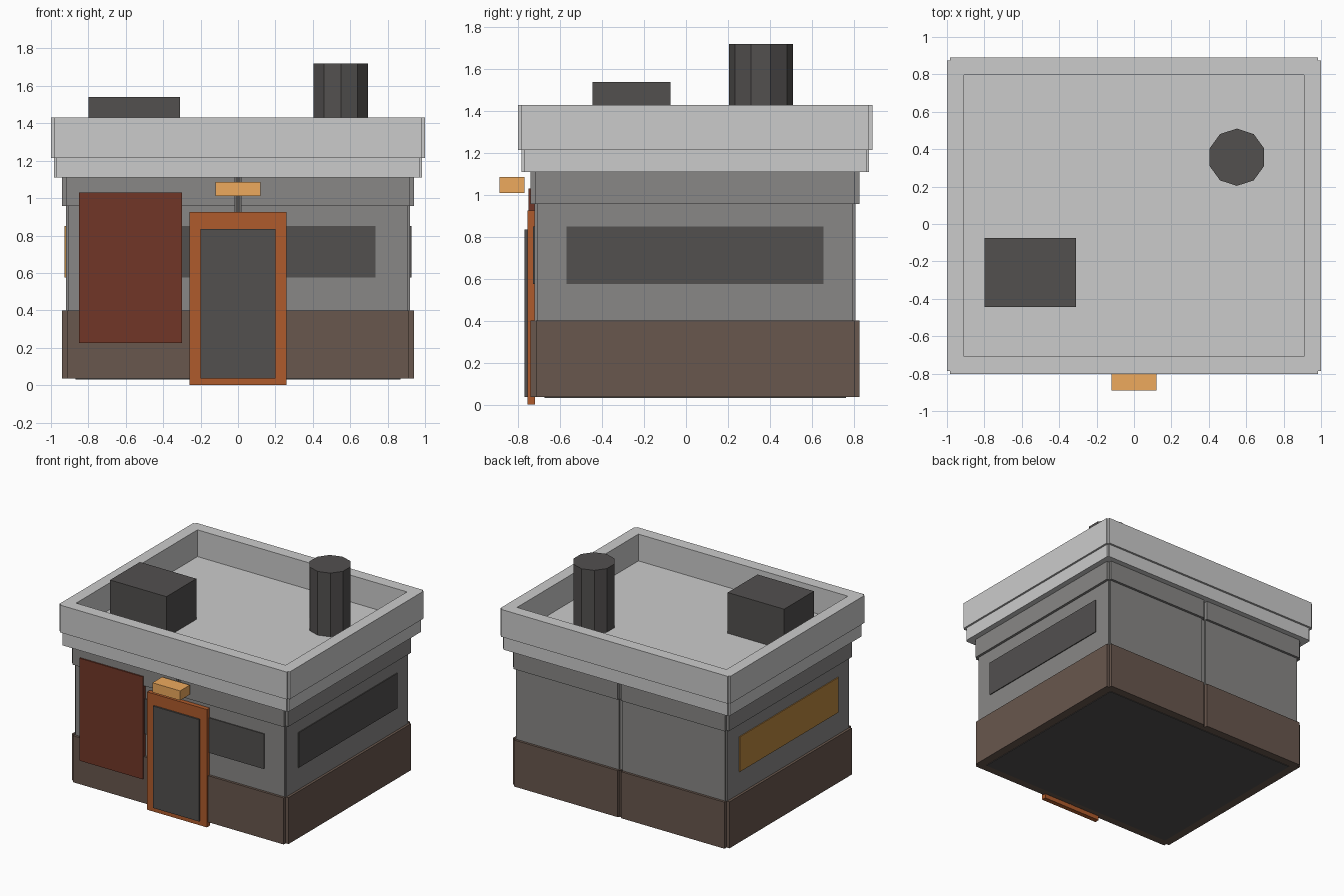
import bpy, bmesh

if "Cube" in bpy.data.objects:
    bpy.data.objects.remove(bpy.data.objects["Cube"])

CY = 0.044                      # centre of the building in y
CORE_X, CORE_Y = 0.905, 0.755   # half sizes of the recessed core seen in the seams


def material(name, r, g, b):
    m = bpy.data.materials.new(name)
    m.diffuse_color = (r, g, b, 1)
    m.use_nodes = True
    m.node_tree.nodes["Principled BSDF"].inputs["Base Color"].default_value = m.diffuse_color
    return m


WALL = material("wall_grey", 0.25, 0.245, 0.24)
TRIM = material("trim_grey", 0.52, 0.52, 0.52)
BROWN = material("plinth_brown", 0.14, 0.095, 0.075)
DARK = material("dark_grey", 0.085, 0.08, 0.078)
ORANGE = material("orange", 0.43, 0.105, 0.025)
RED = material("dark_red", 0.165, 0.037, 0.02)
AMBER = material("amber", 0.85, 0.40, 0.11)
GLOW = material("amber_glass", 0.50, 0.24, 0.05)


def finish(name, bm, mat):
    bmesh.ops.recalc_face_normals(bm, faces=bm.faces)
    me = bpy.data.meshes.new(name)
    bm.to_mesh(me)
    bm.free()
    if mat:
        me.materials.append(mat)
    ob = bpy.data.objects.new(name, me)
    bpy.context.collection.objects.link(ob)
    return ob


def box(name, x, y, z, mat):
    bm = bmesh.new()
    bmesh.ops.create_cube(bm, size=1)
    for v in bm.verts:
        v.co = [r[0] + (c + 0.5) * (r[1] - r[0]) for c, r in zip(v.co, (x, y, z))]
    return finish(name, bm, mat)


def outline(hx, hy, notch, groove):
    """Rectangle with notched corners and optional front/back centre grooves."""
    pts = []
    for i, (sx, sy) in enumerate([(-1, -1), (1, -1), (1, 1), (-1, 1)]):
        ax, ay = sx * (hx - notch), sy * (hy - notch)
        corner = [(sx * hx, ay), (ax, ay), (ax, sy * hy)]
        pts += corner[::-1] if i % 2 else corner
        if groove and i % 2 == 0:
            w = 0.015 * sx
            pts += [(w, sy * hy), (w, sy * CORE_Y), (-w, sy * CORE_Y), (-w, sy * hy)]
    return pts


def layer(name, hx, hy, z0, z1, notch, groove, mat):
    bm = bmesh.new()
    pts = outline(hx, hy, notch, groove)
    lo, hi = ([bm.verts.new((x, y + CY, z)) for x, y in pts] for z in (z0, z1))
    for i in range(len(pts)):
        j = (i + 1) % len(pts)
        bm.faces.new((lo[i], lo[j], hi[j], hi[i]))
    caps = [bm.faces.new(lo), bm.faces.new(hi)]
    bmesh.ops.triangulate(bm, faces=caps)
    return finish(name, bm, mat)


def parapet(name, hx, hy, ix, iy, z0, z1, notch, mat):
    """Notched outer outline joined to a plain rectangular inner opening."""
    bm = bmesh.new()
    pts = outline(hx, hy, notch, False)
    inner = [(-ix, -iy), (ix, -iy), (ix, iy), (-ix, iy)]
    rings = []
    for z in (z0, z1):
        rings.append(([bm.verts.new((x, y + CY, z)) for x, y in pts],
                      [bm.verts.new((x, y + CY, z)) for x, y in inner]))
    for i in range(12):
        j = (i + 1) % 12
        a, b = i // 3, j // 3
        bm.faces.new((rings[0][0][i], rings[0][0][j], rings[1][0][j], rings[1][0][i]))
        for out, inn in rings:
            bm.faces.new((out[i], out[j], inn[a]) if a == b
                         else (out[i], out[j], inn[b], inn[a]))
        if a != b:
            bm.faces.new((rings[0][1][a], rings[0][1][b], rings[1][1][b], rings[1][1][a]))
    return finish(name, bm, mat)


# Stacked building layers
layer("plinth", 0.94, 0.785, 0.035, 0.40, 0.025, True, BROWN)
layer("wall", 0.92, 0.766, 0.40, 0.957, 0.012, True, WALL)
layer("upper_band", 0.94, 0.785, 0.957, 1.11, 0.022, True, WALL)
layer("cornice", 0.985, 0.829, 1.11, 1.22, 0.012, False, TRIM)
parapet("parapet", 1.0, 0.845, 0.91, 0.753, 1.215, 1.43, 0.015, TRIM)

# Dark underside and the dark seam strip above the door
box("floor_slab", (-0.87, 0.87), (CY - 0.72, CY + 0.72), (0.031, 0.05), DARK)
box("front_seam", (-0.014, 0.014), (-0.718, -0.70), (0.90, 1.109), DARK)

# Windows on the front and both sides
WZ = (0.575, 0.85)
box("front_window", (-0.735, 0.735), (-0.73, -0.70), WZ, DARK)
box("right_window", (0.90, 0.927), (-0.57, 0.655), WZ, DARK)
box("left_window", (-0.927, -0.90), (-0.57, 0.655), WZ, GLOW)

# Door, shutter and lamp
box("door_frame", (-0.26, 0.26), (-0.757, -0.72), (0, 0.925), ORANGE)
box("door", (-0.20, 0.20), (-0.77, -0.73), (0.035, 0.835), DARK)
box("wall_panel", (-0.85, -0.30), (-0.752, -0.715), (0.225, 1.03), RED)
box("door_lamp", (-0.12, 0.12), (-0.89, -0.77), (1.01, 1.085), AMBER)

# Rooftop equipment
box("roof_unit", (-0.80, -0.31), (-0.445, -0.075), (1.21, 1.54), DARK)
bm = bmesh.new()
bmesh.ops.create_cone(bm, cap_ends=True, segments=10, radius1=0.153, radius2=0.153, depth=0.51)
bmesh.ops.translate(bm, verts=bm.verts, vec=(0.55, 0.357, 1.465))
finish("chimney", bm, DARK)
